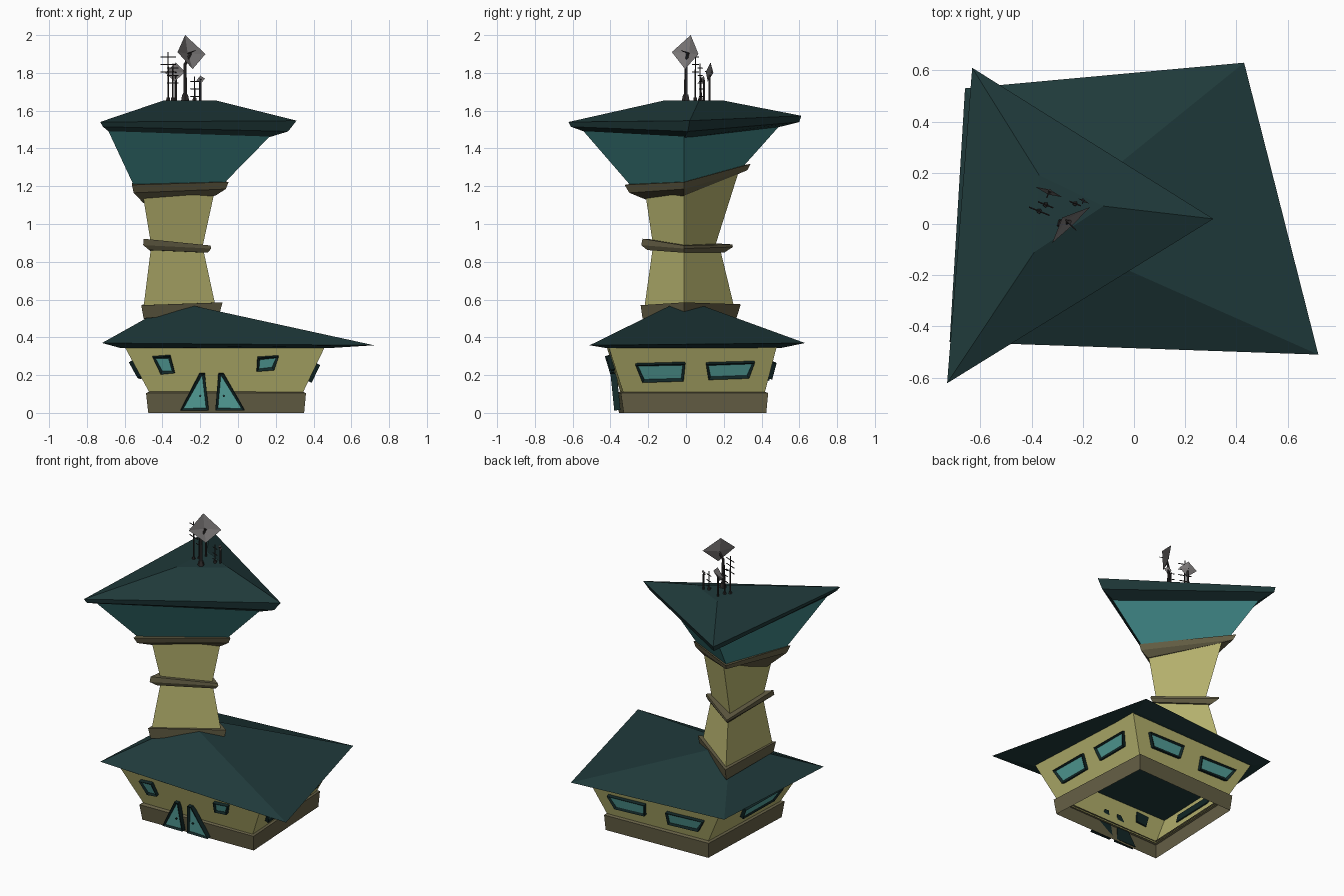
import bpy, bmesh
from mathutils import Vector as V

if "Cube" in bpy.data.objects:
    bpy.data.objects.remove(bpy.data.objects["Cube"])


def mat(name, r, g, b):
    m = bpy.data.materials.new(name)
    m.diffuse_color = (r, g, b, 1)
    m.use_nodes = True
    m.node_tree.nodes["Principled BSDF"].inputs["Base Color"].default_value = m.diffuse_color
    return m


ROOF = mat("dark_green", .014, .042, .043)
TEAL = mat("teal", .05, .24, .24)
WALL = mat("plaster", .48, .46, .16)
TRIM = mat("stone", .13, .115, .06)
FRAME = mat("frame_black", .006, .02, .02)
PANE = mat("glass", .09, .36, .33)
METAL = mat("dark_metal", .03, .027, .027)
DISH = mat("dish_grey", .2, .19, .19)


def finish(bm, name, *mats):
    bmesh.ops.recalc_face_normals(bm, faces=bm.faces)
    me = bpy.data.meshes.new(name)
    bm.to_mesh(me)
    bm.free()
    ob = bpy.data.objects.new(name, me)
    for m in mats:
        me.materials.append(m)
    bpy.context.collection.objects.link(ob)
    return ob


def loft(name, rings, m, bottom=True, top=True):
    """Skin a stack of equal-sized polygons, with optional end caps."""
    bm = bmesh.new()
    vs = [[bm.verts.new(p) for p in r] for r in rings]
    n = len(vs[0])
    for a, b in zip(vs, vs[1:]):
        for i in range(n):
            j = (i + 1) % n
            bm.faces.new((a[i], a[j], b[j], b[i]))
    if bottom:
        bm.faces.new(vs[0][::-1])
    if top:
        bm.faces.new(vs[-1])
    return finish(bm, name, m)


def quad(z, *xy):
    return [(x, y, z) for x, y in xy]


def panel(name, pts, normal, depth=.025, rim=.018):
    """Framed pane: shallow block with an inset, recessed front."""
    bm = bmesh.new()
    n = V(normal).normalized()
    back = [bm.verts.new(V(p) - n * .008) for p in pts]
    front = [bm.verts.new(V(p) + n * depth) for p in pts]
    k = len(pts)
    for i in range(k):
        j = (i + 1) % k
        bm.faces.new((back[i], back[j], front[j], front[i]))
    bm.faces.new(back[::-1])
    f = bm.faces.new(front)
    bm.normal_update()
    bmesh.ops.inset_individual(bm, faces=[f], thickness=rim, depth=-.01)
    f.material_index = 1
    return finish(bm, name, FRAME, PANE)


def rod(name, a, b, r1, r2=None, sides=5, m=METAL):
    a, b = V(a), V(b)
    bm = bmesh.new()
    bmesh.ops.create_cone(bm, cap_ends=True, segments=sides, radius1=r1,
                          radius2=r1 if r2 is None else r2, depth=(b - a).length)
    rot = (b - a).to_track_quat('Z', 'Y').to_matrix()
    for v in bm.verts:
        v.co = rot @ v.co + (a + b) / 2
    return finish(bm, name, m)


# House: stone base and flared walls (corner order FL, FR, BR, BL)
loft("stone_base", [
    quad(0, (-.475, -.355), (.35, -.33), (.31, .425), (-.445, .395)),
    quad(.105, (-.487, -.37), (.36, -.345), (.315, .435), (-.455, .405)),
    quad(.115, (-.46, -.345), (.335, -.325), (.295, .41), (-.43, .385))],
    TRIM, False, False)
low = [V(p) for p in quad(.1, (-.465, -.345), (.34, -.33), (.3, .415), (-.435, .385))]
high = [V(p) for p in quad(.35, (-.6, -.42), (.46, -.41), (.41, .48), (-.57, .45))]
loft("house_walls", [low, high], WALL, False, False)

# House roof: hipped, with a short ridge under the tower
loft("house_roof", [
    quad(.343, (-.62, -.42), (.48, -.42), (.4, .5), (-.58, .46)),
    [(-.72, -.46, .37), (.72, -.51, .358), (.43, .63, .37), (-.66, .53, .37)],
    [(-.38, -.07, .56), (-.25, -.08, .57), (-.25, .08, .57), (-.38, .07, .56)]], ROOF)

# Windows placed by side, span along the wall and height on the wall
for name, i, s0, s1, t0, t1 in (
        ("front_window_left", 0, .12, .215, .44, .83),
        ("front_window_right", 0, .67, .78, .5, .82),
        ("right_window_front", 1, .135, .45, .28, .68),
        ("right_window_back", 1, .58, .885, .34, .7),
        ("back_window_right", 2, .12, .43, .33, .7),
        ("back_window_left", 2, .6, .91, .3, .68),
        ("left_window", 3, .34, .8, .36, .72)):
    j = (i + 1) % 4
    at = lambda s, t: low[i].lerp(low[j], s).lerp(high[i].lerp(high[j], s), t)
    d = (s1 - s0) * .06
    pts = [at(s0 + d, t0), at(s1 - d, t0 + .03), at(s1, t1), at(s0, t1 - .03)]
    nrm = (low[j] - low[i]).cross(high[i] - low[i])
    panel(name, pts, nrm)

# Pair of pointed doors with knobs
for side, x0, x1, xa in (("left", -.305, -.155, -.19), ("right", -.12, .035, -.09)):
    panel(side + "_door", [(x0, -.355, .015), (x1, -.355, .015),
                           (xa + .014, -.375, .21), (xa - .014, -.375, .21)],
          (0, -1, -.1), .025, .019)
    kx = xa - .01 if side == "left" else xa + .015
    rod(side + "_door_knob", (kx, -.37, .09), (kx, -.385, .09), .007, m=FRAME)

# Tower: triangular shaft in two tapers (corner order front-left, right, back-left)
loft("tower_foot_trim", [
    [(-.50, -.23, .5), (-.095, -.01, .535), (-.49, .265, .495)],
    [(-.512, -.24, .57), (-.082, -.01, .585), (-.5, .29, .575)]], TRIM)
loft("lower_shaft", [
    [(-.5, -.22, .56), (-.12, -.01, .57), (-.48, .255, .56)],
    [(-.46, -.175, .88), (-.185, -.01, .87), (-.445, .18, .87)]], WALL)
loft("tower_mid_trim", [
    [(-.47, -.205, .862), (-.16, -.01, .848), (-.455, .205, .85)],
    [(-.502, -.237, .888), (-.142, -.01, .87), (-.48, .248, .878)],
    [(-.5, -.23, .922), (-.145, -.01, .886), (-.48, .245, .892)]], TRIM)
loft("upper_shaft", [
    [(-.46, -.175, .89), (-.19, -.01, .87), (-.44, .15, .87)],
    [(-.505, -.215, 1.16), (-.12, -.01, 1.19), (-.48, .28, 1.28)]], WALL)
loft("tower_top_trim", [
    [(-.5, -.165, 1.11), (-.12, -.01, 1.15), (-.47, .27, 1.262)],
    [(-.552, -.3, 1.165), (-.065, -.01, 1.185), (-.53, .325, 1.285)],
    [(-.562, -.325, 1.207), (-.05, -.01, 1.222), (-.54, .342, 1.318)]], TRIM)

# Flared teal cabin and its triangular roof
loft("cabin_walls", [
    [(-.55, -.29, 1.2), (-.075, -.01, 1.215), (-.51, .29, 1.29)],
    [(-.69, -.55, 1.5), (.17, -.01, 1.465), (-.6, .5, 1.525)]], TEAL)
loft("cabin_roof", [
    [(-.685, -.54, 1.49), (.15, -.01, 1.455), (-.6, .5, 1.515)],
    [(-.715, -.61, 1.515), (.265, .01, 1.49), (-.63, .6, 1.54)],
    [(-.73, -.622, 1.54), (.31, .02, 1.547), (-.632, .61, 1.573)],
    [(-.39, -.11, 1.655), (-.12, .07, 1.655), (-.37, .19, 1.655)]], ROOF)


def dish(name, corners, push):
    """Four-cornered shallow dish with a feed rod."""
    bm = bmesh.new()
    c = sum((V(p) for p in corners), V()) / 4
    n = (V(corners[2]) - V(corners[0])).cross(V(corners[1]) - V(corners[3])).normalized()
    if n.y > 0:
        n = -n
    tip = bm.verts.new(c - n * push)
    vs = [bm.verts.new(p) for p in corners]
    for i in range(4):
        bm.faces.new((vs[i], vs[(i + 1) % 4], tip))
    finish(bm, name, DISH)
    rod(name + "_feed", c - n * push, c + n * push * 2, .004, .002)


# Rooftop dishes on masts
dish("large_dish", [(-.28, .025, 2.0), (-.172, .066, 1.9),
                    (-.24, -.005, 1.82), (-.32, -.075, 1.91)], .02)
rod("large_dish_mast", (-.28, 0, 1.65), (-.28, 0, 1.85), .011, .008)
rod("large_dish_mast_base", (-.28, 0, 1.645), (-.28, 0, 1.685), .024, .016)
rod("large_dish_arm", (-.28, 0, 1.845), (-.25, .01, 1.905), .008)
dish("small_dish", [(-.33, .13, 1.855), (-.28, .105, 1.805),
                    (-.335, .115, 1.755), (-.385, .145, 1.8)], .012)
rod("small_dish_mast", (-.33, .125, 1.64), (-.33, .125, 1.79), .007)
dish("tiny_dish", [(-.2, .095, 1.785), (-.175, .08, 1.77),
                   (-.195, .085, 1.745), (-.22, .1, 1.76)], .006)
rod("tiny_dish_mast", (-.2, .095, 1.64), (-.2, .095, 1.76), .006)

# Thin aerials with crossbars
for k, (x, y, top, w) in enumerate(((-.37, .05, 1.91, .04), (-.345, .075, 1.85, .03),
                                    (-.23, .08, 1.78, .022))):
    rod(f"aerial_{k}", (x, y, 1.64), (x, y, top), .005, .003)
    rod(f"aerial_{k}_base", (x, y, 1.645), (x, y, 1.67), .012, .009)
    for q in range(3):
        z = top - .025 - q * .04
        rod(f"aerial_{k}_bar_{q}", (x - w, y + w * .4, z), (x + w, y - w * .4, z), .003)
